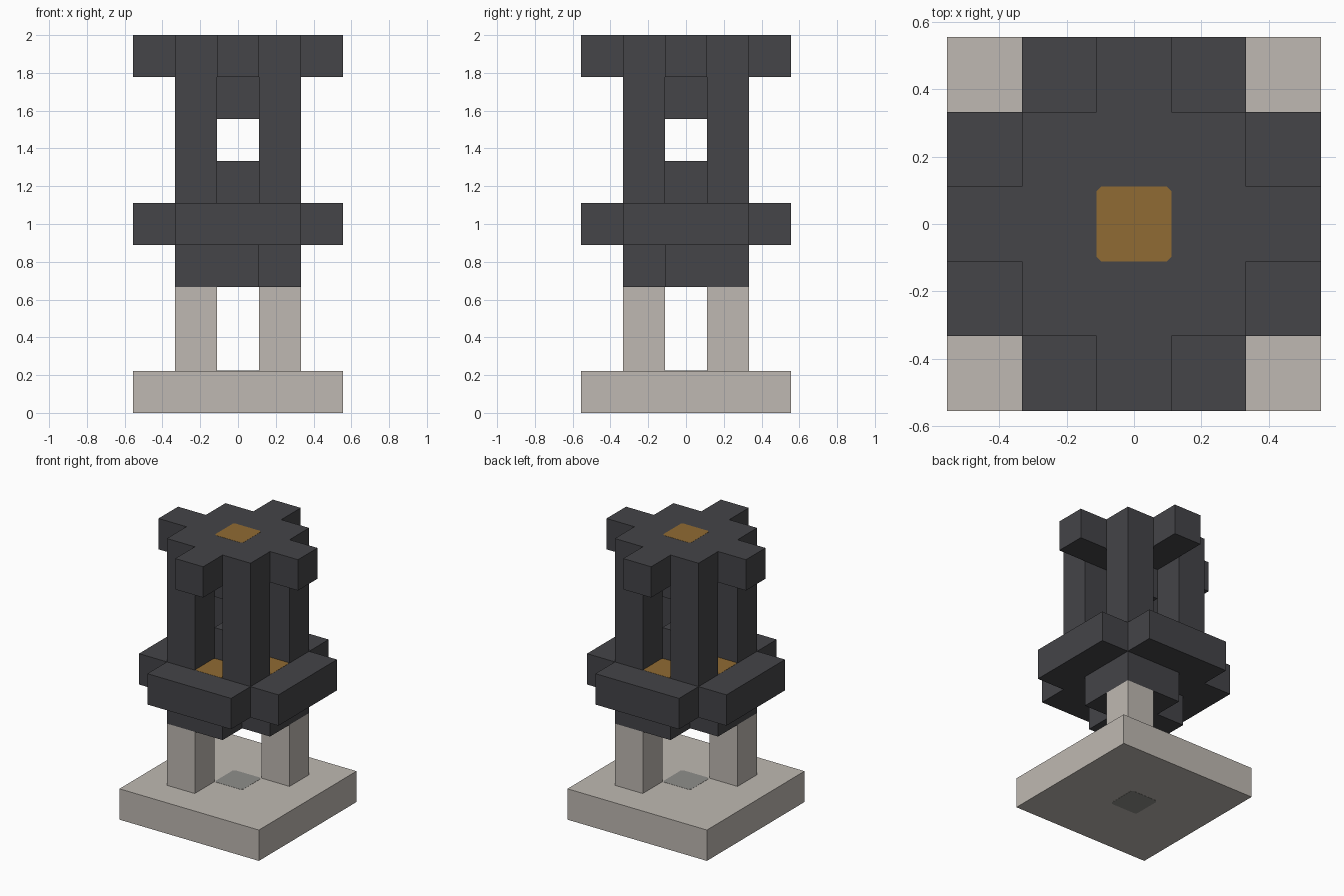
import bpy
import bmesh
from math import cos, sin, pi

if "Cube" in bpy.data.objects:
    bpy.data.objects.remove(bpy.data.objects["Cube"], do_unlink=True)

U = 2 / 9      # size of one block
THIN = 0.005   # inlay overlap, in blocks


def material(name, rgb):
    mat = bpy.data.materials.new(name)
    mat.use_nodes = True
    mat.diffuse_color = (*rgb, 1)
    mat.node_tree.nodes["Principled BSDF"].inputs["Base Color"].default_value = (*rgb, 1)
    return mat


stone = material("pale stone", (0.52, 0.485, 0.445))
dark = material("dark metal", (0.058, 0.058, 0.065))
gold = material("bronze gold", (0.28, 0.147, 0.033))
grey = material("mid grey", (0.275, 0.275, 0.258))


def prism(name, outline, turns, low, high, mat, centre=(0, 0)):
    """Extrude an outline, repeated by rotation, between two block heights."""
    bm = bmesh.new()
    verts = []
    for k in range(turns):
        a = 2 * pi * k / turns
        for x, y in outline:
            px = x * cos(a) - y * sin(a) + centre[0]
            py = x * sin(a) + y * cos(a) + centre[1]
            verts.append(bm.verts.new((px * U, py * U, low * U)))
    base = bm.faces.new(verts)
    top = bmesh.ops.extrude_face_region(bm, geom=[base])["geom"]
    moved = [v for v in top if isinstance(v, bmesh.types.BMVert)]
    bmesh.ops.translate(bm, verts=moved, vec=(0, 0, (high - low) * U))
    bmesh.ops.recalc_face_normals(bm, faces=bm.faces)
    mesh = bpy.data.meshes.new(name)
    bm.to_mesh(mesh)
    bm.free()
    mesh.materials.append(mat)
    bpy.context.collection.objects.link(bpy.data.objects.new(name, mesh))


def block(name, half, low, high, mat, centre=(0, 0)):
    prism(name, [(half, half)], 4, low, high, mat, centre)


def inlay(name, height, mat, centre=(0, 0)):
    prism(name, [(0.5, -0.44), (0.5, 0.44), (0.44, 0.5)], 4,
          height - THIN, height + THIN, mat, centre)


# Base slab and the two diagonal legs
block("base_slab", 2.5, 0, 1, stone)
for side, s in (("left", 1), ("right", -1)):
    block(side + "_leg", 0.5, 1, 3, stone, (s, s))

# Underframe with two notched corners
prism("underframe", [(0.5, -1.5), (0.5, -0.5), (1.5, -0.5), (1.5, 1.5)], 2, 3, 4, dark)

# Wide collar with open corners
prism("collar", [(2.5, -1.5), (2.5, 1.5), (1.5, 1.5)], 4, 4, 5, dark)

# Four corner posts
for x in (-1, 1):
    for y in (-1, 1):
        name = ("back_" if y > 0 else "front_") + ("left_post" if x > 0 else "right_post")
        block(name, 0.5, 5, 8, dark, (x, y))

# Core blocks, with a gap between them
block("lower_core", 0.5, 5, 6, dark)
block("upper_core", 0.5, 7, 8, dark)

# Stepped cross-shaped cap
prism("cap", [(2.5, -0.5), (2.5, 0.5), (1.5, 0.5), (1.5, 1.5), (0.5, 1.5)], 4, 8, 9, dark)

# Flush coloured inlays
inlay("cap_inlay", 9, gold)
for name, spot in (("front", (0, -1)), ("back", (0, 1)), ("left", (1, 0)), ("right", (-1, 0))):
    inlay(name + "_collar_inlay", 5, gold, spot)
inlay("base_top_inlay", 1, grey)
inlay("base_bottom_inlay", 0, grey)
